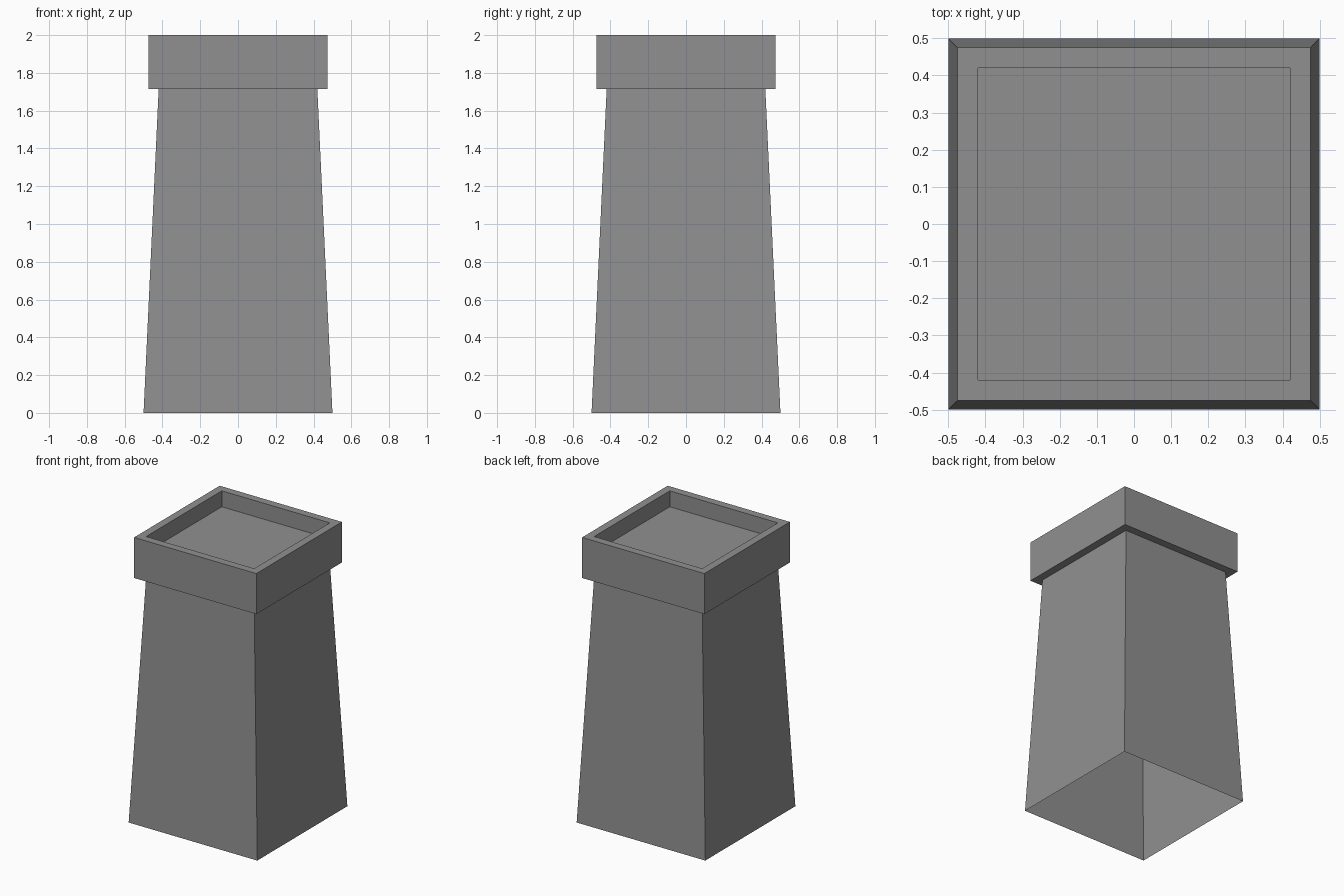
import bpy, bmesh

if "Cube" in bpy.data.objects:
    bpy.data.objects.remove(bpy.data.objects["Cube"])

# single plain colour
grey = bpy.data.materials.new("stone_grey")
grey.diffuse_color = (0.28, 0.28, 0.28, 1.0)
grey.use_nodes = True
grey.node_tree.nodes["Principled BSDF"].inputs["Base Color"].default_value = grey.diffuse_color


def square_loft(name, rings, cap_end=False):
    """Skin a stack of centred square rings given as (half width, z)."""
    bm = bmesh.new()
    loops = [[bm.verts.new((sx * h, sy * h, z))
              for sx, sy in ((-1, -1), (1, -1), (1, 1), (-1, 1))]
             for h, z in rings]
    for low, high in zip(loops, loops[1:]):
        for i in range(4):
            j = (i + 1) % 4
            bm.faces.new((low[i], low[j], high[j], high[i]))
    if cap_end:
        bm.faces.new(loops[-1])
    mesh = bpy.data.meshes.new(name)
    bm.to_mesh(mesh)
    bm.free()
    mesh.materials.append(grey)
    obj = bpy.data.objects.new(name, mesh)
    bpy.context.collection.objects.link(obj)
    return obj


BODY_TOP, RIM_TOP, FLOOR = 1.715, 2.0, 1.888

# tapered shaft, open at the bottom
square_loft("tapered_shaft", [(0.5, 0.0), (0.42, BODY_TOP)])

# overhanging collar: underside ledge, outer wall, rim, recess wall and floor
square_loft("collar", [(0.42, BODY_TOP), (0.475, BODY_TOP), (0.475, RIM_TOP),
                       (0.42, RIM_TOP), (0.42, FLOOR)], cap_end=True)
